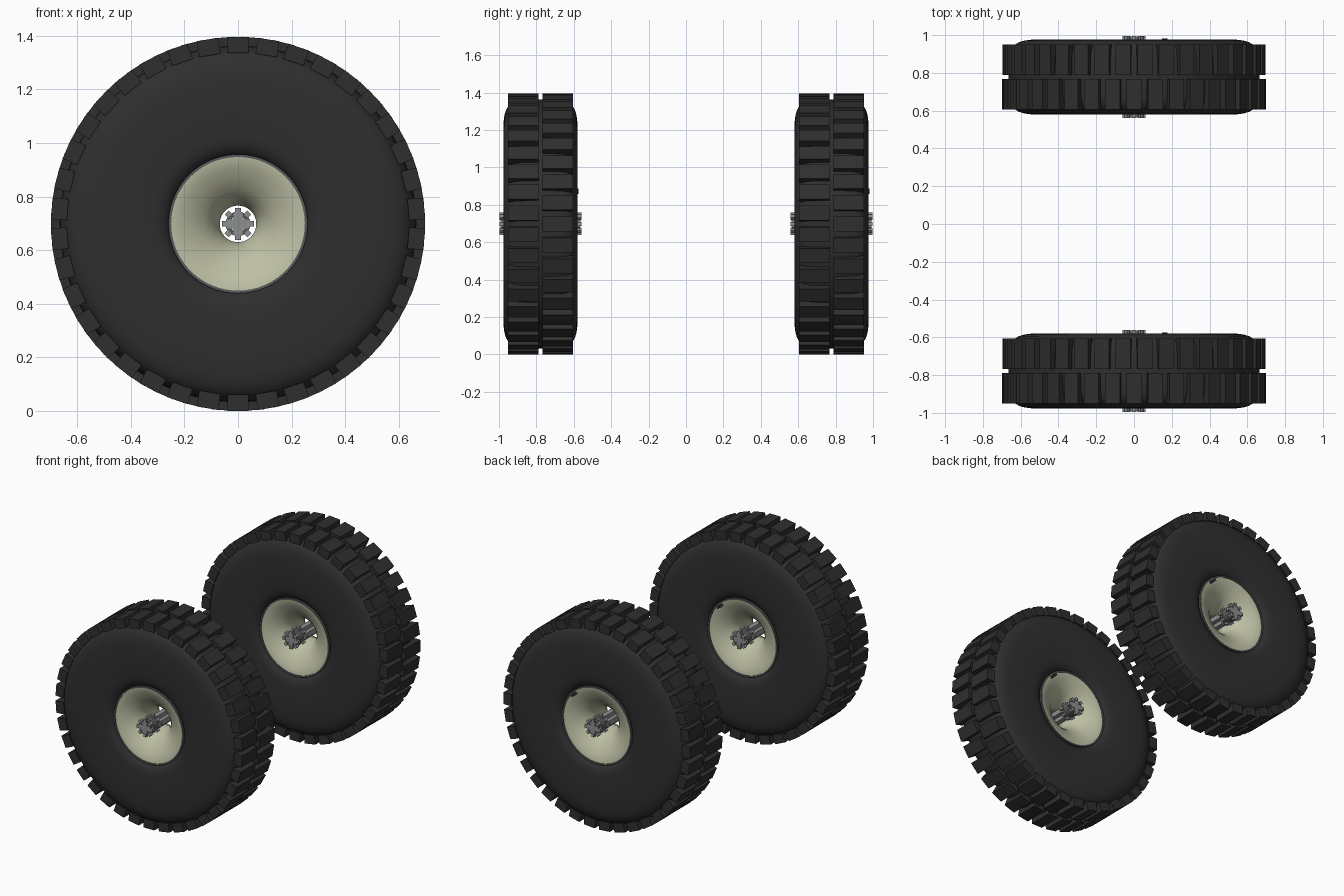
import bpy, bmesh, math
from mathutils import Matrix, Vector

cube = bpy.data.objects.get("Cube")
if cube:
    bpy.data.objects.remove(cube)


def material(name, rgb):
    m = bpy.data.materials.new(name)
    m.use_nodes = True
    m.diffuse_color = (*rgb, 1)
    m.node_tree.nodes["Principled BSDF"].inputs["Base Color"].default_value = (*rgb, 1)
    return m


RUBBER = material("black rubber", (0.028, 0.028, 0.028))
TAN = material("tan rim", (0.51, 0.52, 0.37))
GREY = material("axle grey", (0.27, 0.28, 0.28))
DARK = material("dark grey", (0.1, 0.1, 0.1))

AXLE_Z = 0.698
WHEEL_Y = 0.778


def finish(bm, name, mat, y, smooth=False):
    bmesh.ops.recalc_face_normals(bm, faces=bm.faces)
    mesh = bpy.data.meshes.new(name)
    bm.to_mesh(mesh)
    bm.free()
    mesh.materials.append(mat)
    ob = bpy.data.objects.new(name, mesh)
    bpy.context.collection.objects.link(ob)
    ob.location = (0, y, AXLE_Z)
    if smooth:
        bpy.ops.object.select_all(action='DESELECT')
        ob.select_set(True)
        bpy.context.view_layer.objects.active = ob
        bpy.ops.object.shade_smooth_by_angle(angle=math.radians(35))
    return ob


def lathe(bm, profile, steps=96):
    """Turn a closed loop of (radius, y) points around the y axis."""
    rings = []
    for i in range(steps):
        a = math.tau * i / steps
        rings.append([bm.verts.new((r * math.cos(a), y, r * math.sin(a))) for r, y in profile])
    n = len(profile)
    for i in range(steps):
        p, q = rings[i], rings[(i + 1) % steps]
        for j in range(n):
            k = (j + 1) % n
            bm.faces.new((p[j], p[k], q[k], q[j]))


def mirrored(half):
    """Complete a profile with its mirror image across y = 0."""
    return half + [(r, -y) for r, y in reversed(half)]


def box(bm, centre, size, angle=0):
    """Box placed at an angle around the y axis."""
    mat = (Matrix.Rotation(angle, 4, 'Y') @ Matrix.Translation(Vector(centre))
           @ Matrix.Diagonal((*size, 1)))
    bmesh.ops.create_cube(bm, size=1, matrix=mat)


def tyre(name, y):
    bm = bmesh.new()
    lathe(bm, mirrored([(0.25, 0.15), (0.262, 0.168), (0.275, 0.182), (0.30, 0.192),
                        (0.33, 0.197), (0.45, 0.199), (0.54, 0.198), (0.58, 0.193),
                        (0.61, 0.184), (0.635, 0.168), (0.652, 0.145), (0.662, 0.11),
                        (0.665, 0.05)]))
    finish(bm, name + "_tyre", RUBBER, y, True)


def treads(name, y, count=38):
    # two rows of lugs, staggered by half a step
    bm = bmesh.new()
    for row, side in enumerate((-1, 1)):
        for i in range(count):
            box(bm, (0, side * 0.092, 0.667), (0.08, 0.162, 0.06),
                math.tau * (i + row / 2) / count)
    finish(bm, name + "_tread_lugs", RUBBER, y)


def rim(name, y):
    # flared dish on both sides with an open bore
    bm = bmesh.new()
    lathe(bm, mirrored([(0.252, 0.172), (0.245, 0.172), (0.21, 0.160), (0.17, 0.140),
                        (0.13, 0.112), (0.10, 0.08), (0.08, 0.045), (0.068, 0.01)]))
    finish(bm, name + "_rim", TAN, y, True)
    for s in (-1, 1):
        bm = bmesh.new()
        lathe(bm, [(0.249, s * 0.15), (0.249, s * 0.177), (0.259, s * 0.177), (0.259, s * 0.15)])
        finish(bm, name + "_rim_edge", DARK, y, True)
    # air valve on the rim edge
    bm = bmesh.new()
    box(bm, (0, 0.186, 0.238), (0.026, 0.036, 0.016), math.radians(43))
    finish(bm, name + "_valve", RUBBER, y)


def hub(name, y):
    # cross shaped axle
    bm = bmesh.new()
    box(bm, (0, 0, 0), (0.088, 0.43, 0.034))
    box(bm, (0, 0, 0), (0.034, 0.43, 0.088))
    finish(bm, name + "_axle", GREY, y)
    # toothed bush at each end
    for s in (-1, 1):
        bm = bmesh.new()
        lathe(bm, [(0.03, s * 0.12), (0.046, s * 0.12), (0.046, s * 0.212), (0.03, s * 0.212)], 32)
        finish(bm, name + "_bush", DARK, y, True)
        bm = bmesh.new()
        for depth in (0.132, 0.207):
            for i in range(8):
                box(bm, (0, s * depth, 0.05), (0.021, 0.022, 0.02), math.tau * i / 8)
        finish(bm, name + "_bush_teeth", GREY, y)


for wheel, pos in (("front_wheel", -WHEEL_Y), ("back_wheel", WHEEL_Y)):
    for part in (tyre, treads, rim, hub):
        part(wheel, pos)
